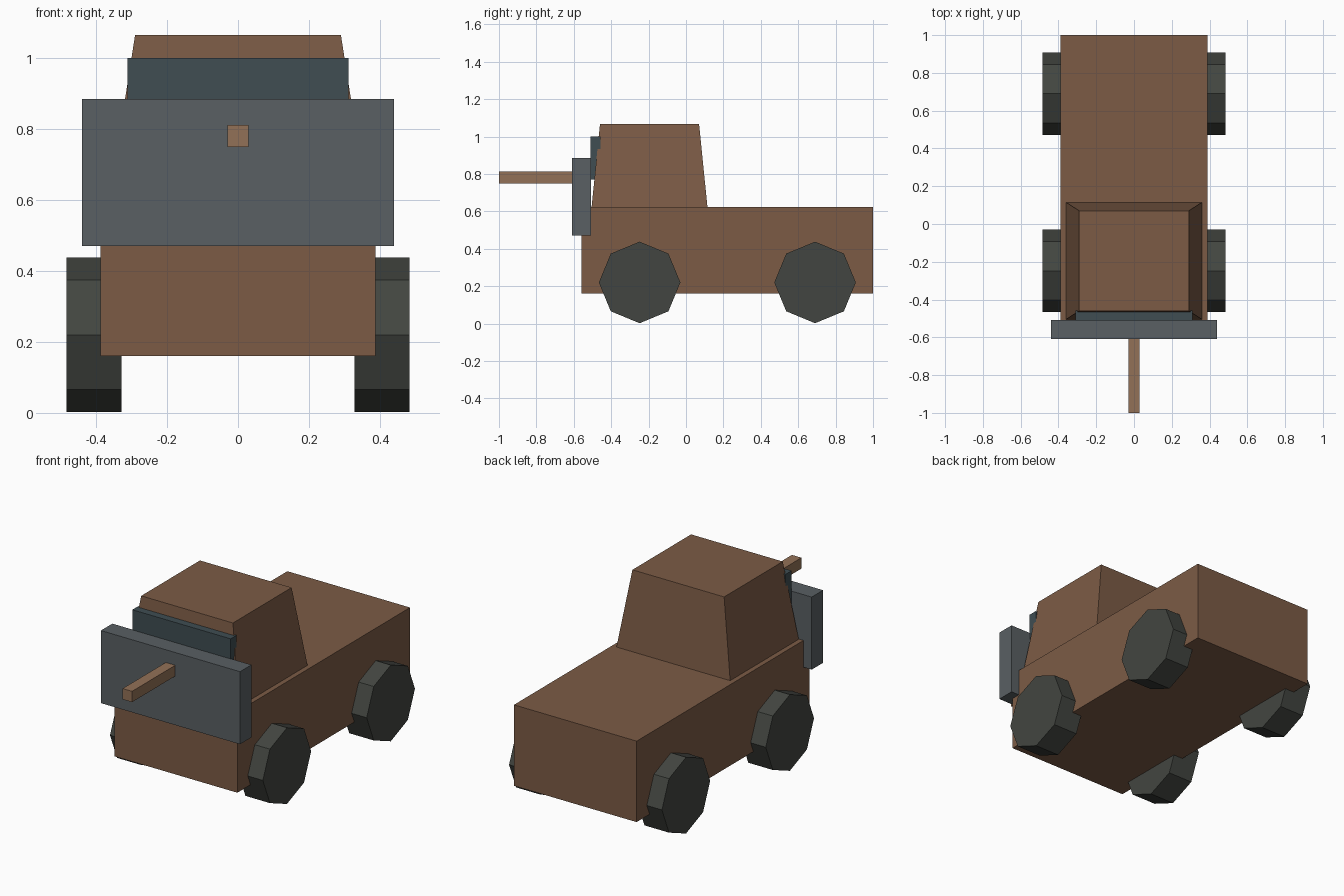
import bpy, bmesh, math

if "Cube" in bpy.data.objects:
    bpy.data.objects.remove(bpy.data.objects["Cube"])


def material(name, rgb):
    m = bpy.data.materials.new(name)
    m.diffuse_color = (*rgb, 1)
    m.use_nodes = True
    m.node_tree.nodes["Principled BSDF"].inputs["Base Color"].default_value = m.diffuse_color
    return m


brown = material("brown paint", (0.20, 0.105, 0.06))
tan = material("light brown", (0.29, 0.165, 0.095))
steel = material("steel grey", (0.10, 0.115, 0.125))
glass = material("dark glass", (0.05, 0.075, 0.085))
rubber = material("rubber", (0.055, 0.06, 0.052))


def box(name, x, y, z, mat, top=None):
    """Box symmetric in x; top = (half width, (y0, y1)) tapers the upper face."""
    bm = bmesh.new()
    bmesh.ops.create_cube(bm, size=2)
    for v in bm.verts:
        w, ys = top if top and v.co.z > 0 else (x, y)
        v.co = (w * v.co.x, ys[v.co.y > 0], z[v.co.z > 0])
    mesh = bpy.data.meshes.new(name)
    bm.to_mesh(mesh)
    bm.free()
    mesh.materials.append(mat)
    ob = bpy.data.objects.new(name, mesh)
    bpy.context.collection.objects.link(ob)
    return ob


# Hull and tapered cab
box("body", 0.388, (-0.56, 1.0), (0.16, 0.623), brown)
box("cab", 0.36, (-0.505, 0.115), (0.62, 1.066), brown, top=(0.29, (-0.46, 0.07)))

# Windscreen, gun shield and barrel
box("windscreen", 0.311, (-0.51, -0.457), (0.77, 1.0), glass)
box("shield", 0.44, (-0.61, -0.507), (0.47, 0.885), steel)
box("barrel", 0.03, (-1.0, -0.59), (0.75, 0.812), tan)

# Four octagonal wheels, a corner pointing up
for end, y in (("front", -0.248), ("rear", 0.69)):
    for side, s in (("left", 1), ("right", -1)):
        bpy.ops.mesh.primitive_cylinder_add(
            vertices=8, radius=0.218, depth=0.155,
            location=(s * 0.406, y, 0.22), rotation=(0, math.pi / 2, 0))
        wheel = bpy.context.object
        wheel.name = f"{end}_{side}_wheel"
        wheel.data.materials.append(rubber)
